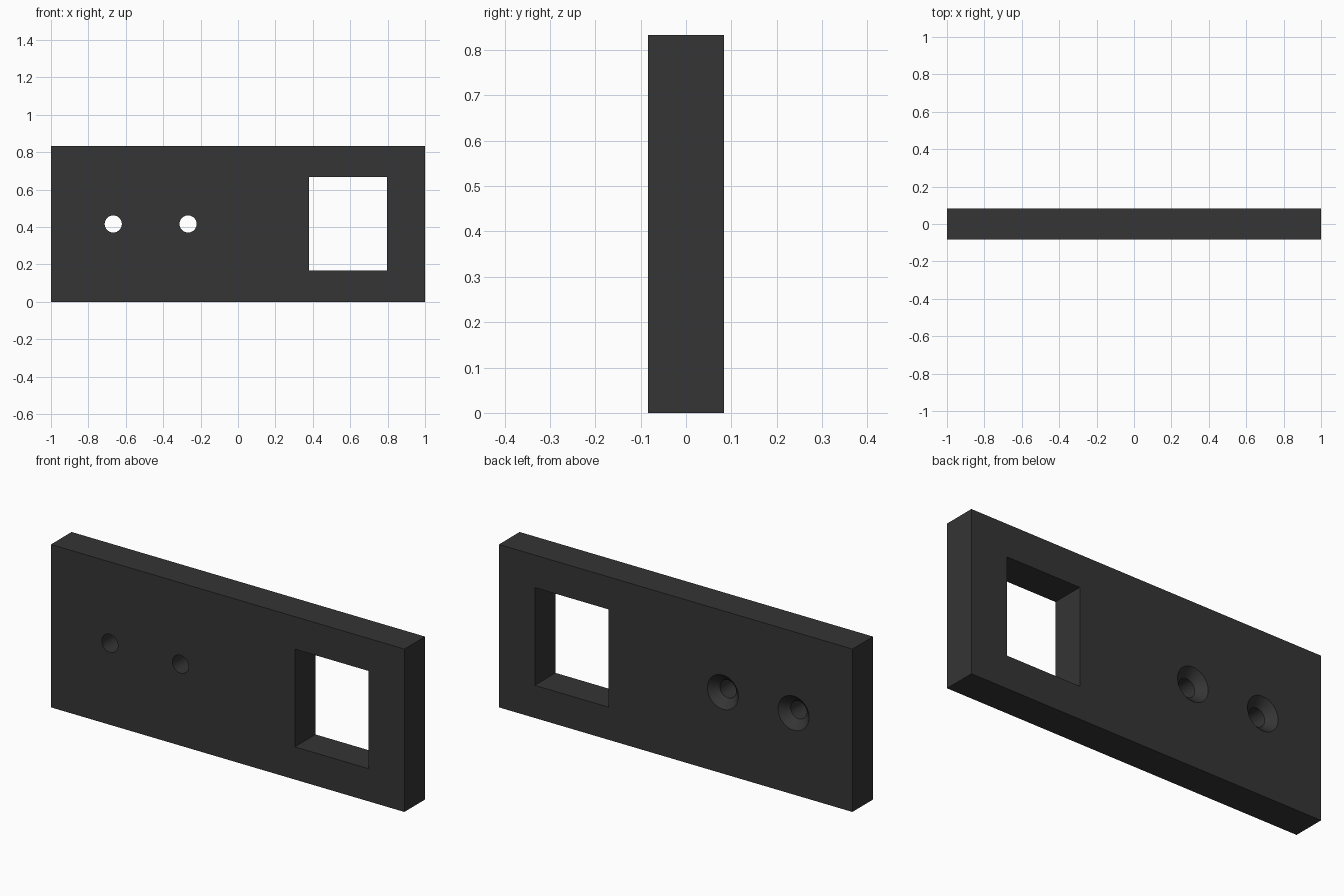
import bpy, bmesh, math

if "Cube" in bpy.data.objects:
    bpy.data.objects.remove(bpy.data.objects["Cube"])

W, T, H = 2.0, 0.1667, 0.8333
BORE_R, SINK_R, SINK_DEPTH = 0.0458, 0.0875, 0.0417
SEGMENTS = 48


def new_object(name, bm):
    bmesh.ops.recalc_face_normals(bm, faces=bm.faces)
    mesh = bpy.data.meshes.new(name)
    bm.to_mesh(mesh)
    bm.free()
    obj = bpy.data.objects.new(name, mesh)
    bpy.context.collection.objects.link(obj)
    return obj


def box(name, x0, x1, y0, y1, z0, z1):
    bm = bmesh.new()
    bmesh.ops.create_cube(bm, size=1)
    for v in bm.verts:
        v.co.x = x1 if v.co.x > 0 else x0
        v.co.y = y1 if v.co.y > 0 else y0
        v.co.z = z1 if v.co.z > 0 else z0
    return new_object(name, bm)


def countersunk_hole(name, x, z):
    # Straight bore from the front, 90 degree cone opening at the back
    extra = 0.02
    profile = [(BORE_R, -T / 2 - extra), (BORE_R, T / 2 - SINK_DEPTH),
               (SINK_R + extra, T / 2 + extra)]
    bm = bmesh.new()
    rings = []
    for r, y in profile:
        angles = [2 * math.pi * i / SEGMENTS for i in range(SEGMENTS)]
        rings.append([bm.verts.new((x + r * math.cos(a), y, z + r * math.sin(a)))
                      for a in angles])
    for lower, upper in zip(rings, rings[1:]):
        for i in range(SEGMENTS):
            j = (i + 1) % SEGMENTS
            bm.faces.new((lower[i], lower[j], upper[j], upper[i]))
    bm.faces.new(rings[0])
    bm.faces.new(rings[-1])
    return new_object(name, bm)


# Plate and its openings
plate = box("plate", -W / 2, W / 2, -T / 2, T / 2, 0, H)
cutters = [box("window_cutter", 0.38, 0.797, -0.2, 0.2, 0.167, 0.667)]
for x in (-0.667, -0.267):
    cutters.append(countersunk_hole("screw_hole_cutter", x, H / 2))

bpy.context.view_layer.objects.active = plate
plate.select_set(True)
for cutter in cutters:
    cutter.hide_render = True
    mod = plate.modifiers.new(cutter.name, 'BOOLEAN')
    mod.operation = 'DIFFERENCE'
    mod.solver = 'EXACT'
    mod.object = cutter
    bpy.ops.object.modifier_apply(modifier=mod.name)
    bpy.data.objects.remove(cutter)

bpy.ops.object.shade_smooth_by_angle(angle=math.radians(30))

# Dark plastic
mat = bpy.data.materials.new("dark_plastic")
mat.diffuse_color = (0.035, 0.035, 0.035, 1)
mat.use_nodes = True
mat.node_tree.nodes["Principled BSDF"].inputs["Base Color"].default_value = mat.diffuse_color
plate.data.materials.clear()
plate.data.materials.append(mat)
